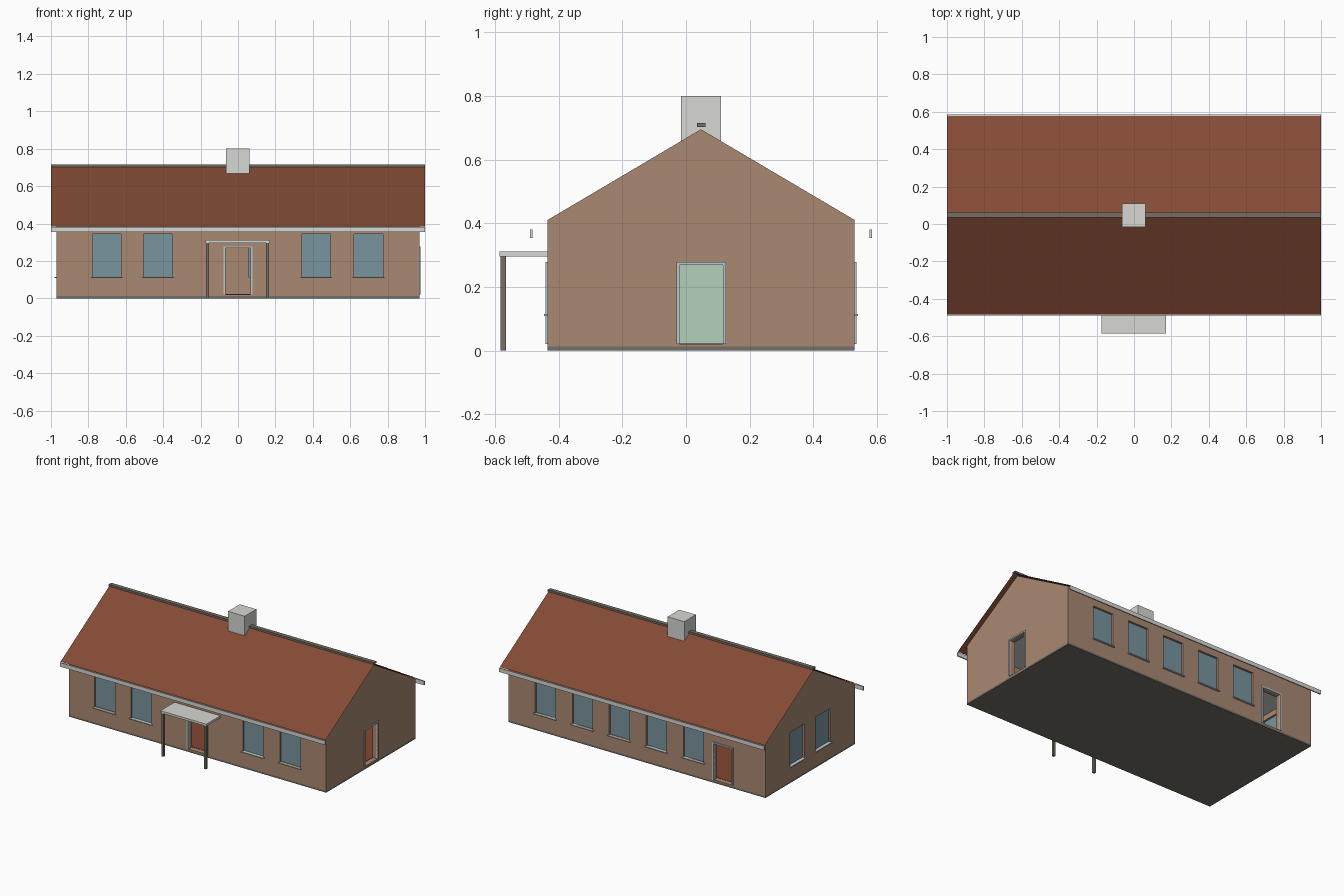
import bpy
import bmesh
from mathutils import Matrix, Vector

cube = bpy.data.objects.get("Cube")
if cube:
    bpy.data.objects.remove(cube, do_unlink=True)


def material(name, r, g, b):
    m = bpy.data.materials.new(name)
    m.use_nodes = True
    m.diffuse_color = (r, g, b, 1)
    m.node_tree.nodes["Principled BSDF"].inputs["Base Color"].default_value = (r, g, b, 1)
    return m


BRICK = material("brick_tan", 0.40, 0.25, 0.17)
TILE = material("roof_tile_red", 0.23, 0.07, 0.035)
LIGHT = material("light_grey", 0.68, 0.69, 0.65)
FRAME = material("frame_blue_grey", 0.50, 0.58, 0.60)
GLASS = material("window_blue", 0.19, 0.30, 0.35)
DARK = material("dark_grey", 0.18, 0.16, 0.13)
FLOOR = material("floor_red", 0.23, 0.06, 0.03)
GREEN = material("inner_wall_green", 0.45, 0.63, 0.48)


def finish(name, bm, mat):
    mesh = bpy.data.meshes.new(name)
    bm.to_mesh(mesh)
    bm.free()
    mesh.materials.append(mat)
    obj = bpy.data.objects.new(name, mesh)
    bpy.context.collection.objects.link(obj)
    return obj


def box(name, x, y, z, mat):
    """Box from three (low, high) spans."""
    lo, hi = (Vector(c) for c in zip(x, y, z))
    bm = bmesh.new()
    bmesh.ops.create_cube(bm, size=1, matrix=Matrix.Translation((lo + hi) / 2)
                          @ Matrix.Diagonal((*(hi - lo), 1)))
    return finish(name, bm, mat)


def extrude_x(name, profile, half, mat, closed=True):
    """Sweep a (y, z) profile from -half to +half along x."""
    bm = bmesh.new()
    verts = [bm.verts.new((-half, y, z)) for y, z in profile]
    if closed:
        geom = [bm.faces.new(verts)]
    else:
        geom = [bm.edges.new(pair) for pair in zip(verts, verts[1:])]
    if closed:
        ret = bmesh.ops.extrude_face_region(bm, geom=geom, use_keep_orig=True)
    else:
        ret = bmesh.ops.extrude_edge_only(bm, edges=geom)
    moved = [v for v in ret["geom"] if isinstance(v, bmesh.types.BMVert)]
    bmesh.ops.translate(bm, vec=(2 * half, 0, 0), verts=moved)
    bmesh.ops.recalc_face_normals(bm, faces=bm.faces)
    return finish(name, bm, mat)


# Main dimensions
HX, Y0, Y1, MID = 0.97, -0.435, 0.53, 0.047
BASE, EAVE, RIDGE, THICK = 0.012, 0.41, 0.695, 0.035
FLOOR_Z, CEIL_Z = 0.02, 0.385

# Each side: function turning (along, depth outward) spans into x and y spans
SIDES = {
    "front": lambda u, d: (u, (Y0 - d[1], Y0 - d[0])),
    "back": lambda u, d: (u, (Y1 + d[0], Y1 + d[1])),
    "left": lambda u, d: ((HX + d[0], HX + d[1]), u),
    "right": lambda u, d: ((-HX - d[1], -HX - d[0]), u),
}
WINDOWS = {
    "front": (-0.702, -0.427, 0.418, 0.698),
    "back": (0.69, 0.41, 0.132, -0.147, -0.428),
    "right": (0.187, -0.092),
}
DOORS = {"front": 0.0, "back": -0.65, "left": 0.048}
WIN_HALF, WIN_Z = 0.077, (0.115, 0.345)
DOOR_HALF, DOOR_TOP, TRIM = 0.068, 0.268, 0.01

# Brick shell with its room and openings cut out
walls = extrude_x("brick_walls", [(Y0, BASE), (Y1, BASE), (Y1, EAVE),
                                  (MID, RIDGE), (Y0, EAVE)], HX, BRICK)
cutters = [box("room_cutter", (-HX + THICK, HX - THICK),
               (Y0 + THICK, Y1 - THICK), (FLOOR_Z, CEIL_Z), BRICK)]


def cut_opening(side, centre, half, z):
    x, y = SIDES[side]((centre - half, centre + half), (-THICK - 0.02, 0.02))
    cutters.append(box("opening_cutter", x, y, z, BRICK))


for side, centres in WINDOWS.items():
    for c in centres:
        cut_opening(side, c, WIN_HALF, WIN_Z)
for side, c in DOORS.items():
    cut_opening(side, c, DOOR_HALF, (FLOOR_Z, DOOR_TOP))

for cutter in cutters:
    cutter.hide_render = True
    mod = walls.modifiers.new("opening", "BOOLEAN")
    mod.operation = "DIFFERENCE"
    mod.solver = "EXACT"
    mod.object = cutter
bpy.context.view_layer.update()
evaluated = walls.evaluated_get(bpy.context.evaluated_depsgraph_get())
cut_mesh = bpy.data.meshes.new_from_object(evaluated)
walls.modifiers.clear()
walls.data = cut_mesh
for cutter in cutters:
    bpy.data.objects.remove(cutter, do_unlink=True)

# Glass panes and sills
for side, centres in WINDOWS.items():
    for i, c in enumerate(centres, 1):
        x, y = SIDES[side]((c - WIN_HALF, c + WIN_HALF), (-0.022, -0.014))
        box(f"{side}_window_{i}", x, y, WIN_Z, GLASS)
        x, y = SIDES[side]((c - WIN_HALF - 0.008, c + WIN_HALF + 0.008), (-0.014, 0.011))
        box(f"{side}_sill_{i}", x, y, (WIN_Z[0] - 0.006, WIN_Z[0]), FRAME)

# Door surrounds: two jambs and a head
for side, c in DOORS.items():
    outer = DOOR_HALF + TRIM
    for label, u in (("jamb_a", (c - outer, c - DOOR_HALF)),
                     ("jamb_b", (c + DOOR_HALF, c + outer))):
        x, y = SIDES[side](u, (-0.01, 0.006))
        box(f"{side}_door_{label}", x, y, (FLOOR_Z, DOOR_TOP), FRAME)
    x, y = SIDES[side]((c - outer, c + outer), (-0.01, 0.006))
    box(f"{side}_door_head", x, y, (DOOR_TOP, DOOR_TOP + TRIM), FRAME)

# Foundation, floor, ceiling and inner partition
box("foundation", (-HX, HX), (Y0, Y1), (0, BASE), DARK)
inside_x = (-HX + THICK, HX - THICK)
inside_y = (Y0 + THICK, Y1 - THICK)
box("floor", inside_x, inside_y, (FLOOR_Z, FLOOR_Z + 0.002), FLOOR)
box("ceiling", inside_x, inside_y, (CEIL_Z - 0.004, CEIL_Z), LIGHT)
box("partition", (0.29, 0.31), inside_y, (FLOOR_Z, CEIL_Z), GREEN)

# Thin roof sheet, ridge cap, eave boards and chimney
extrude_x("roof", [(-0.484, 0.385), (MID, 0.704), (0.578, 0.385)], 1, TILE, closed=False)
box("ridge_cap", (-1, 1), (0.034, 0.062), (0.702, 0.715), DARK)
for name, y in (("front_eave_board", (-0.49, -0.482)), ("back_eave_board", (0.577, 0.585))):
    box(name, (-1, 1), y, (0.354, 0.381), LIGHT)
box("chimney", (-0.064, 0.061), (-0.015, 0.11), (0.64, 0.8), LIGHT)

# Porch canopy on two posts
box("porch_canopy", (-0.175, 0.171), (-0.586, Y0), (0.296, 0.311), LIGHT)
for name, x in (("porch_post_right", -0.17), ("porch_post_left", 0.15)):
    box(name, (x, x + 0.016), (-0.582, -0.566), (0, 0.296), DARK)
